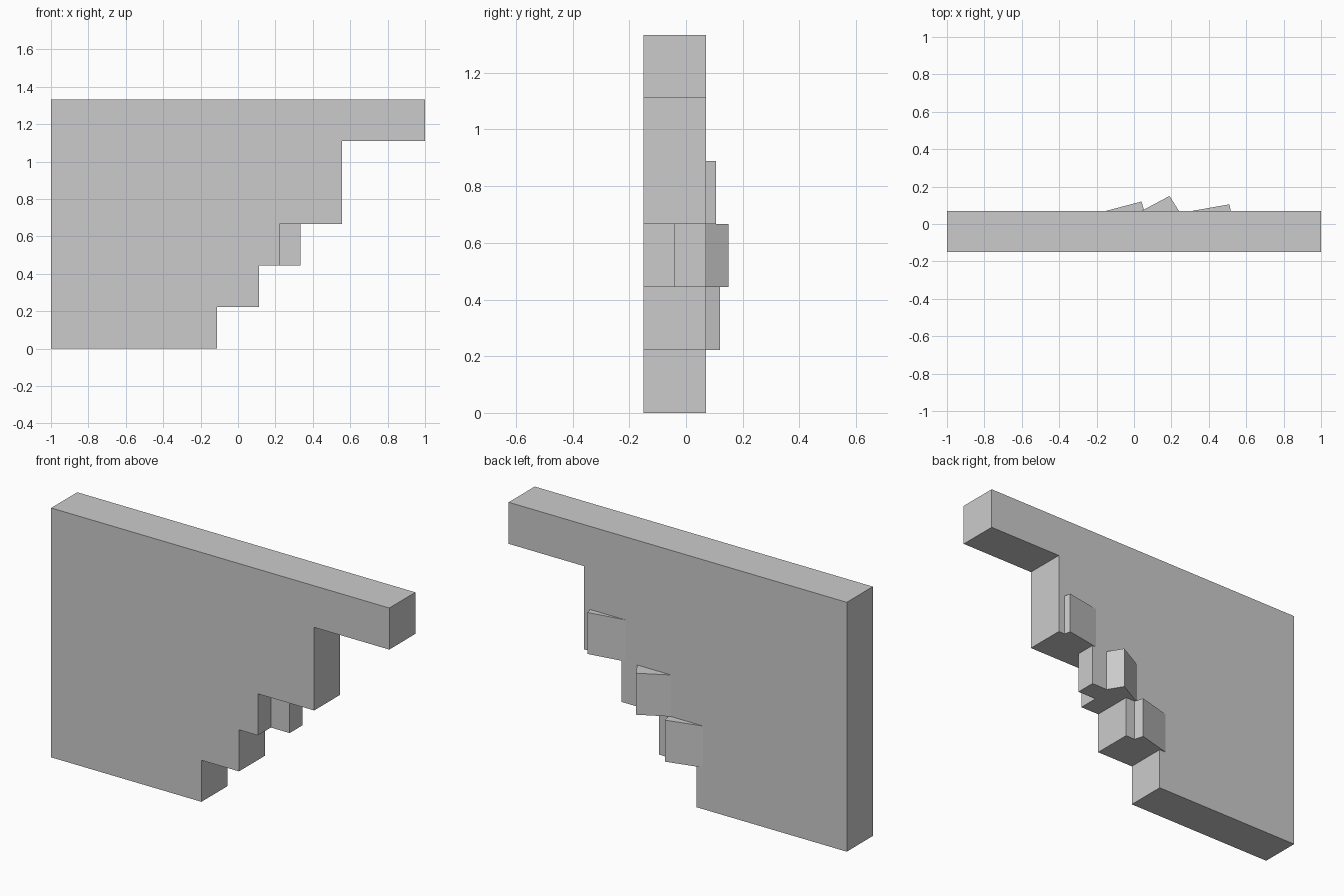
import bpy, bmesh
from mathutils import Vector

if "Cube" in bpy.data.objects:
    bpy.data.objects.remove(bpy.data.objects["Cube"], do_unlink=True)

U = 2 / 9                      # one block
FRONT, BACK = -0.15, 0.07      # wall thickness
MID = (FRONT + BACK) / 2

stone = bpy.data.materials.new("plain_grey")
stone.use_nodes = True
grey = (0.6, 0.6, 0.6, 1)
stone.diffuse_color = grey
stone.node_tree.nodes["Principled BSDF"].inputs["Base Color"].default_value = grey


def prism(name, outline, offset):
    """Extrude a closed outline of 3D points along offset."""
    bm = bmesh.new()
    face = bm.faces.new([bm.verts.new(p) for p in outline])
    grown = bmesh.ops.extrude_face_region(bm, geom=[face], use_keep_orig=True)
    moved = [g for g in grown["geom"] if isinstance(g, bmesh.types.BMVert)]
    bmesh.ops.translate(bm, verts=moved, vec=Vector(offset))
    bmesh.ops.recalc_face_normals(bm, faces=bm.faces)
    mesh = bpy.data.meshes.new(name)
    bm.to_mesh(mesh)
    bm.free()
    mesh.materials.append(stone)
    obj = bpy.data.objects.new(name, mesh)
    bpy.context.collection.objects.link(obj)
    return obj


# Wall with a stepped edge: (x, z) in blocks
steps = [(0, 0), (4, 0), (4, 1), (5, 1), (5, 2), (5.5, 2), (5.5, 3),
         (7, 3), (7, 5), (9, 5), (9, 6), (0, 6)]
prism("stepped_wall", [(x * U - 1, FRONT, z * U) for x, z in steps],
      (0, BACK - FRONT, 0))

# Half-depth block on the middle step
x0, x1, z0 = 5.5 * U - 1, 6 * U - 1, 2 * U
prism("middle_half_block",
      [(x0, MID, z0), (x1, MID, z0), (x1, BACK, z0), (x0, BACK, z0)], (0, 0, U))

# Turned blocks poking out of the back: level, start x, corner x, corner y, end x
for name, level, start, cx, cy, end in [
        ("lower", 1, -0.15, 0.04, 0.12, 0.055),
        ("middle", 2, 0.04, 0.19, 0.15, 0.24),
        ("upper", 3, 0.31, 0.51, 0.105, 0.517)]:
    z = level * U
    prism(name + "_turned_block",
          [(start, BACK, z), (start, BACK - 0.01, z), (end, BACK - 0.01, z),
           (end, BACK, z), (cx, cy, z)], (0, 0, U))
